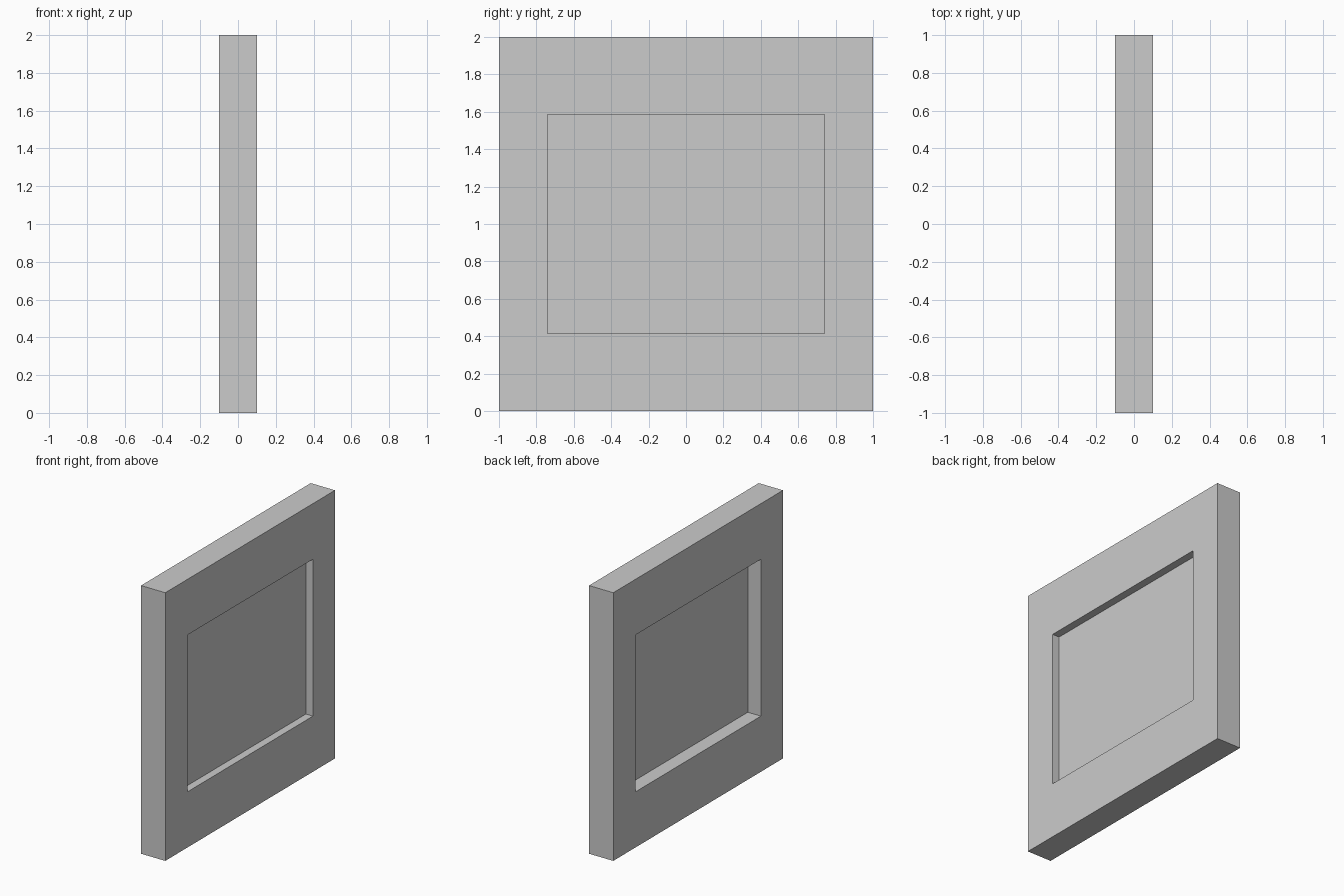
import bpy, bmesh

if "Cube" in bpy.data.objects:
    bpy.data.objects.remove(bpy.data.objects["Cube"])

HY, Z0, Z1 = 0.74, 0.415, 1.585   # window opening
T = 0.1                           # half wall thickness


def new_object(name, bm):
    bmesh.ops.recalc_face_normals(bm, faces=bm.faces)
    mesh = bpy.data.meshes.new(name)
    bm.to_mesh(mesh)
    bm.free()
    obj = bpy.data.objects.new(name, mesh)
    bpy.context.collection.objects.link(obj)
    return obj


# wall: square ring with a rectangular opening
bm = bmesh.new()
outer = [(-1, 0), (1, 0), (1, 2), (-1, 2)]
inner = [(-HY, Z0), (HY, Z0), (HY, Z1), (-HY, Z1)]
rings = [[bm.verts.new((x, y, z)) for y, z in loop]
         for x, loop in ((-T, outer), (T, outer), (T, inner), (-T, inner))]
for a, b in zip(rings, rings[1:] + rings[:1]):
    for i in range(4):
        j = (i + 1) % 4
        bm.faces.new((a[i], a[j], b[j], b[i]))
new_object("wall", bm)

# window pane: thin slab filling the opening, set off centre
bm = bmesh.new()
bmesh.ops.create_cube(bm, size=1)
for v in bm.verts:
    v.co = (0.025 + v.co.x * 0.034, v.co.y * 2 * HY,
            (Z0 + Z1) / 2 + v.co.z * (Z1 - Z0))
new_object("window_pane", bm)
